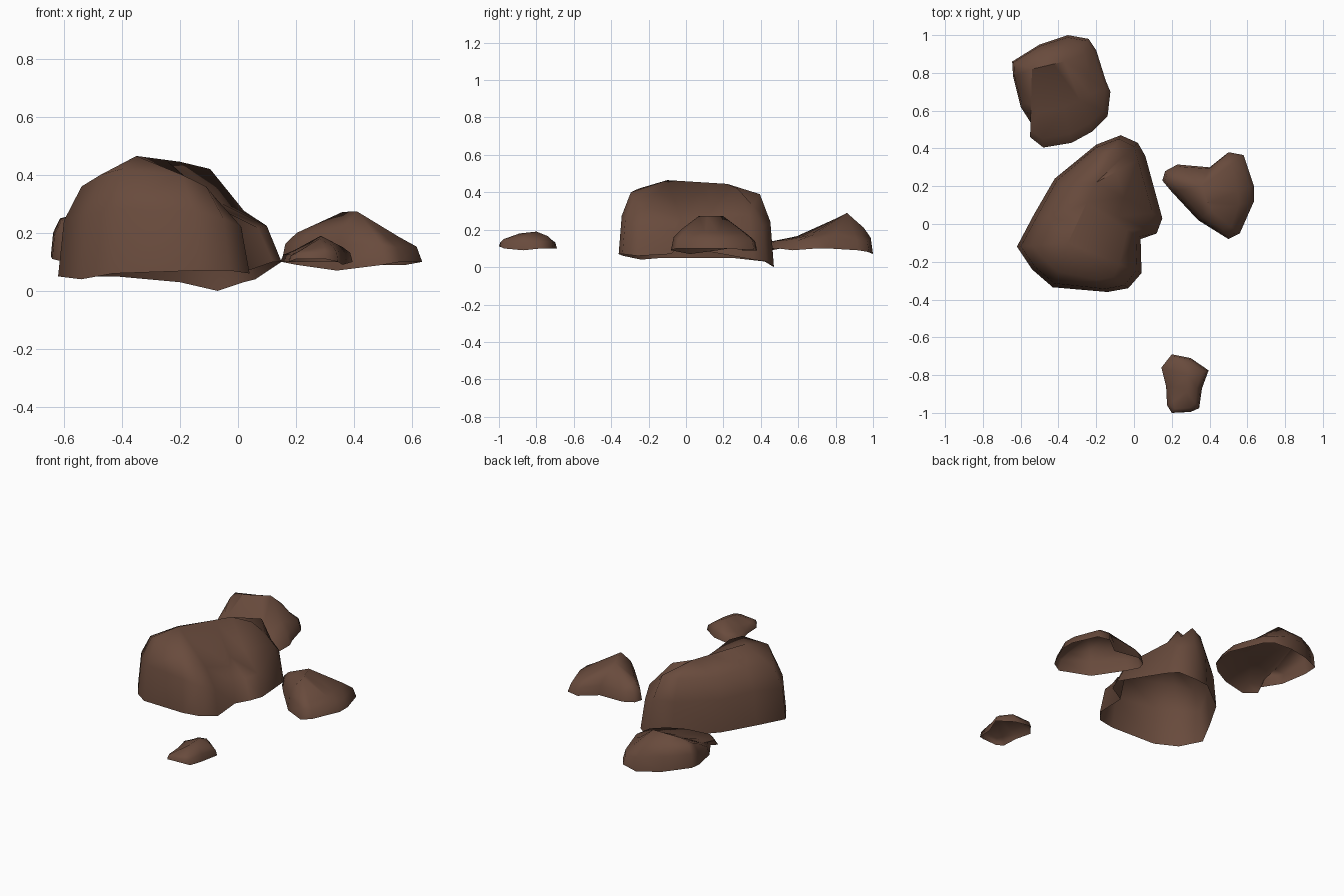
import bpy, bmesh, math
from mathutils import Vector

stone = bpy.data.materials.new("brown stone")
stone.diffuse_color = (0.14, 0.07, 0.046, 1)


def rock(name, columns, crest_a, crest_b):
    """Open-bottomed boulder: foot outline -> flank -> shoulder -> crest line.
    Each column is (x, y, foot height, shoulder inset, shoulder height)."""
    a, b = Vector(crest_a), Vector(crest_b)
    ab = (b - a).to_2d()
    bm = bmesh.new()
    rings = [[], [], [], []]
    for x, y, z0, inset, z1 in columns:
        foot = Vector((x, y, z0))
        s = (foot - a).to_2d().dot(ab) / ab.length_squared
        s = min(1, max(0, round(s * 3) / 3))
        top = a.lerp(b, s)
        levels = ((0, z0), (inset * 0.25, z0 + 0.62 * (z1 - z0)), (inset, z1), (1, top.z))
        for ring, (t, z) in zip(rings, levels):
            p = foot.lerp(top, t)
            ring.append(bm.verts.new((p.x, p.y, z)))
    n = len(columns)
    for lo, hi in zip(rings, rings[1:]):
        for i in range(n):
            j = (i + 1) % n
            bm.faces.new((lo[i], lo[j], hi[j], hi[i]))
    bmesh.ops.remove_doubles(bm, verts=bm.verts, dist=0.002)
    bmesh.ops.triangulate(bm, faces=bm.faces)
    mesh = bpy.data.meshes.new(name)
    bm.to_mesh(mesh)
    bm.free()
    mesh.materials.append(stone)
    ob = bpy.data.objects.new(name, mesh)
    bpy.context.collection.objects.link(ob)
    bpy.ops.object.select_all(action='DESELECT')
    bpy.context.view_layer.objects.active = ob
    ob.select_set(True)
    bpy.ops.object.shade_smooth_by_angle(angle=math.radians(80))


# Large boulder with a lower lobe on its right side
rock("large_boulder", [
    (.04, -.26, .06, .3, .32), (-.03, -.34, .07, .25, .36), (-.14, -.36, .07, .25, .4),
    (-.43, -.335, .06, .35, .42), (-.54, -.24, .04, .35, .4), (-.62, -.12, .05, .3, .36),
    (-.53, .05, .05, .35, .39), (-.42, .24, .05, .3, .37), (-.2, .42, .03, .3, .38),
    (-.07, .47, 0, .3, .39), (.02, .43, .03, .35, .33), (.06, .36, .04, .6, .42),
    (.15, .03, .1, .58, .3), (.12, -.05, .1, .55, .29), (.035, -.08, .07, .25, .27)],
    (-.35, -.1, .465), (-.2, .22, .445))

# Back boulder: high at the back left, falling to the front and right
rock("back_boulder", [
    (-.125, .7, .1, .45, .18), (-.15, .76, .1, .4, .185), (-.2, .92, .09, .35, .18),
    (-.24, .98, .08, .35, .17), (-.35, 1, .07, .35, .21), (-.5, .95, .09, .3, .24),
    (-.645, .86, .12, .3, .25), (-.64, .78, .11, .3, .24), (-.6, .62, .1, .35, .19),
    (-.53, .51, .1, .4, .165), (-.55, .46, .09, .4, .155), (-.48, .405, .09, .45, .165),
    (-.33, .43, .1, .45, .165), (-.22, .49, .1, .45, .17), (-.14, .57, .09, .4, .175)],
    (-.54, .82, .268), (-.37, .86, .29))

# Right boulder with a notch at the back
rock("right_boulder", [
    (.635, .12, .1, .35, .185), (.635, .2, .1, .35, .185), (.58, .365, .09, .3, .18),
    (.5, .38, .09, .25, .17), (.4, .3, .09, .3, .19), (.23, .315, .1, .4, .19),
    (.165, .28, .1, .25, .19), (.15, .23, .1, .25, .2), (.2, .17, .09, .25, .2),
    (.34, .02, .07, .35, .22), (.5, -.08, .09, .35, .2), (.56, -.05, .1, .3, .18)],
    (.36, .2, .272), (.41, .07, .274))

# Small stone at the front
rock("small_stone", [
    (.395, -.775, .1, .3, .15), (.3, -.71, .1, .3, .165), (.2, -.69, .1, .3, .15),
    (.145, -.76, .1, .35, .14), (.17, -.86, .1, .4, .14), (.175, -.96, .1, .3, .135),
    (.2, -1, .11, .2, .14), (.3, -.995, .11, .2, .15), (.345, -.975, .1, .3, .155),
    (.36, -.87, .09, .35, .165)],
    (.28, -.89, .18), (.285, -.8, .19))
